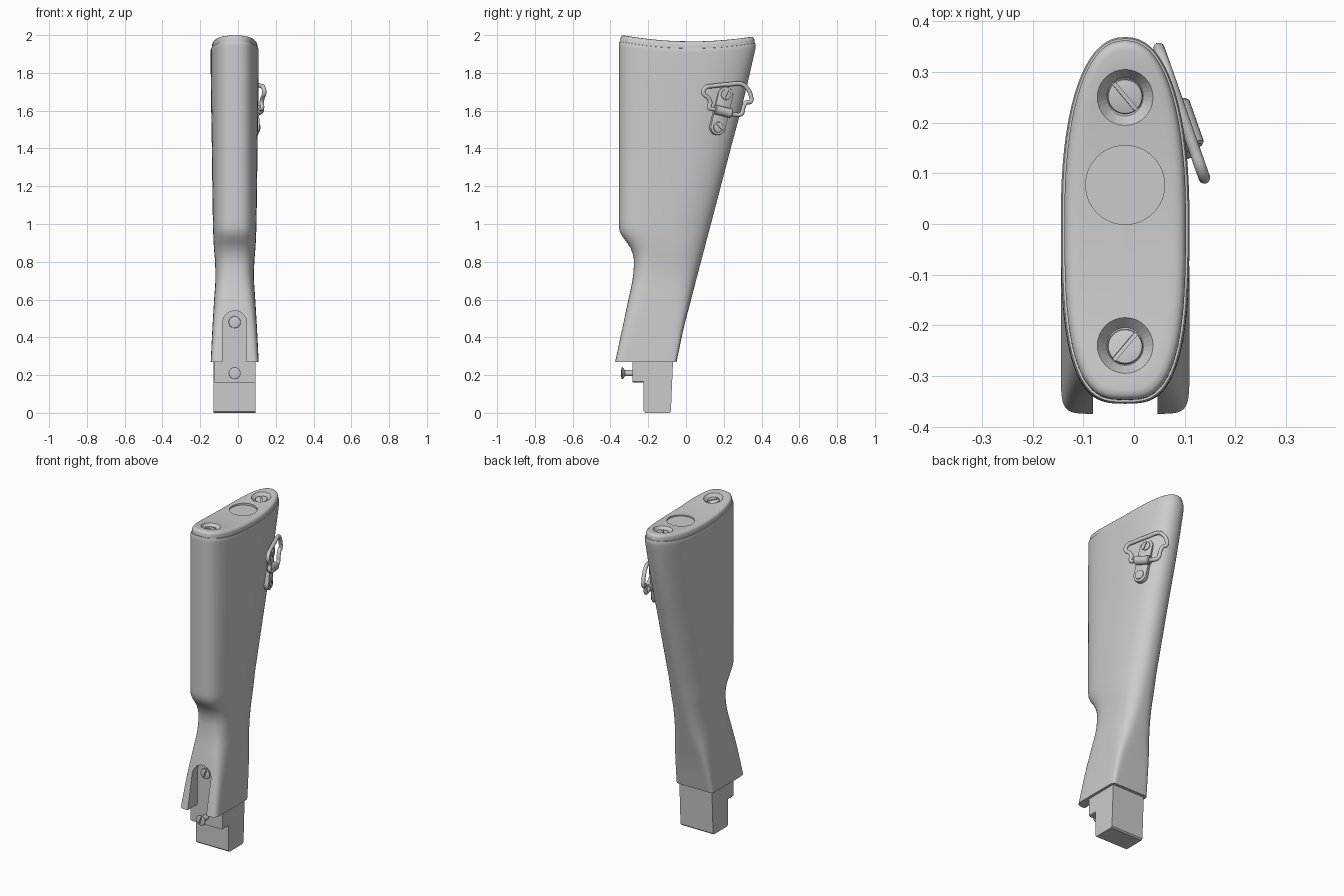
import bpy, bmesh, math
from mathutils import Vector, Matrix

if "Cube" in bpy.data.objects:
    bpy.data.objects.remove(bpy.data.objects["Cube"])

CX = -0.0175
# body stations: z, front y, back y, half width, front squareness, back squareness
ST = [(0.27, -.375, -.05, .127, 9, 14), (0.45, -.337, -.012, .118, 6.5, 8),
      (0.6, -.305, .027, .109, 4.4, 4), (0.72, -.281, .058, .102, 3.4, 3),
      (0.8, -.275, .079, .104, 3.1, 2.6), (0.86, -.288, .095, .109, 3, 2.45),
      (0.91, -.318, .108, .112, 3, 2.4), (0.955, -.35, .12, .114, 3, 2.35),
      (0.985, -.355, .128, .115, 3, 2.3), (1.4, -.355, .237, .121, 3, 2.3),
      (1.86, -.355, .358, .127, 3, 2.3), (1.91, -.355, .369, .127, 3, 2.3),
      (2.0, -.352, .370, .127, 3, 2.3)]


def station(z):
    """Monotone cubic interpolation of the station table."""
    i = max(k for k in range(len(ST) - 1) if ST[k][0] <= z + 1e-9)

    def slope(k, c):
        d = [(ST[j + 1][c] - ST[j][c]) / (ST[j + 1][0] - ST[j][0])
             for j in (k - 1, k) if 0 <= j < len(ST) - 1]
        if len(d) == 1:
            return d[0]
        return 0 if d[0] * d[1] <= 0 else 2 * d[0] * d[1] / (d[0] + d[1])
    h = ST[i + 1][0] - ST[i][0]
    t = (z - ST[i][0]) / h
    return [(2*t**3 - 3*t*t + 1) * ST[i][c] + (t**3 - 2*t*t + t) * h * slope(i, c)
            + (3*t*t - 2*t**3) * ST[i + 1][c] + (t**3 - t*t) * h * slope(i + 1, c)
            for c in range(1, 6)]


def dish(y):
    return 0.25 * (y - 0.03) ** 2


def ring(z, inset=0.0, scale=1.0, n=72):
    yf, yb, w, nf, nb = station(z)
    ym, a = (yf + yb) / 2, ((yb - yf) / 2 - inset) * scale
    w = (w - inset) * scale
    s = min(max((z - 1.5) / 0.4, 0), 1)
    s = s * s * (3 - 2 * s)
    out = []
    for k in range(n):
        c, d = math.cos(k * math.tau / n), math.sin(k * math.tau / n)
        e = 2 / (nb if d > 0 else nf)
        y = ym + a * math.copysign(abs(d) ** e, d)
        out.append(Vector((CX + w * math.copysign(abs(c) ** e, c), y, z + s * dish(y))))
    return out


def finish(name, bm, smooth=True):
    bmesh.ops.remove_doubles(bm, verts=bm.verts, dist=1e-5)
    bmesh.ops.recalc_face_normals(bm, faces=bm.faces)
    me = bpy.data.meshes.new(name)
    bm.to_mesh(me)
    bm.free()
    ob = bpy.data.objects.new(name, me)
    bpy.context.collection.objects.link(ob)
    if smooth:
        shade(ob)
    return ob


def shade(ob):
    bpy.ops.object.select_all(action='DESELECT')
    ob.select_set(True)
    bpy.context.view_layer.objects.active = ob
    bpy.ops.object.shade_smooth_by_angle(angle=math.radians(35))


def loft(name, rings, smooth=True):
    bm = bmesh.new()
    vs = [[bm.verts.new(p) for p in r] for r in rings]
    n = len(vs[0])
    for a, b in zip(vs, vs[1:]):
        for k in range(n):
            bm.faces.new((a[k], a[(k + 1) % n], b[(k + 1) % n], b[k]))
    for r in (vs[0], vs[-1]):
        c = bm.verts.new(sum((v.co for v in r), Vector()) / n)
        for k in range(n):
            bm.faces.new((r[k], r[(k + 1) % n], c))
    return finish(name, bm, smooth)


def frame(origin, normal, up):
    n = Vector(normal).normalized()
    x = Vector(up).cross(n).normalized()
    m = Matrix((x, n.cross(x), n)).transposed().to_4x4()
    m.translation = origin
    return m


def lathe(name, m, prof, n=32, smooth=True):
    return loft(name, [[m @ Vector((r * math.cos(k * math.tau / n), r * math.sin(k * math.tau / n), h))
                        for k in range(n)] for r, h in prof], smooth)


def prism(name, m, pts, h0, h1, bevel=0.0, smooth=True):
    bm = bmesh.new()
    lo, hi = [[bm.verts.new(m @ Vector((x, y, h))) for x, y in pts] for h in (h0, h1)]
    n = len(pts)
    bm.faces.new(lo)
    top = bm.faces.new(hi)
    for k in range(n):
        bm.faces.new((lo[k], lo[(k + 1) % n], hi[(k + 1) % n], hi[k]))
    if bevel:
        bmesh.ops.bevel(bm, geom=list(top.edges), offset=bevel, segments=2, affect='EDGES', profile=0.5)
    return finish(name, bm, smooth)


def cut(ob, cutter):
    mod = ob.modifiers.new("cut", 'BOOLEAN')
    mod.operation, mod.solver, mod.object = 'DIFFERENCE', 'EXACT', cutter
    dg = bpy.context.evaluated_depsgraph_get()
    me = bpy.data.meshes.new_from_object(ob.evaluated_get(dg))
    ob.modifiers.clear()
    ob.data = me
    bpy.data.objects.remove(cutter)
    shade(ob)


def arc(cx, cy, r, a0, a1, n=14):
    return [(cx + r * math.cos(math.radians(a0 + (a1 - a0) * k / n)),
             cy + r * math.sin(math.radians(a0 + (a1 - a0) * k / n))) for k in range(n + 1)]


def screw(name, m, r, angle, stem):
    """Slotted countersunk screw, head top at local height 0."""
    ob = lathe(name, m, [(r * .5, -stem), (r * .5, -r * .6), (r, -r * .25), (r * .95, -r * .08), (r * .6, 0)])
    s = m @ Matrix.Rotation(math.radians(angle), 4, 'Z')
    cut(ob, prism("slot_cutter", s, [(-.1, -r * .11), (.1, -r * .11), (.1, r * .11), (-.1, r * .11)],
                  -r * .22, .05, smooth=False))


FRONT = frame((CX, 0, 0), (0, -1, 0), (0, 0, 1))   # local x = x, y = z, height = -y

# stock body with the tang slot
levels = [0.27 + k * 0.03 for k in range(54)] + [1.905]
body = loft("stock_body", [ring(z) for z in levels] + [ring(1.92), ring(1.929, .003)])
slot = [(-.0635, .2)] + [(.0635, .2)] + arc(0, .4775, .0635, 0, 180)
cut(body, prism("slot_cutter", FRONT, slot, .279, .6, smooth=False))

# tang with shoulder, and the tenon block
tang = [(-.11, .165), (-.105, .16), (.105, .16), (.11, .165), (.11, .275), (.0625, .275)] \
    + arc(0, .4775, .0625, 0, 180) + [(-.0625, .275), (-.11, .275)]
prism("tang", FRONT, tang, .15, .282)
SIDE = frame((CX, 0, 0), (1, 0, 0), (0, 0, 1))     # local x = y, y = z
prism("tenon_block", SIDE, [(-.225, .008), (-.217, 0), (-.088, 0), (-.08, .008), (-.068, .29), (-.225, .29)],
      -.111, .111)

# tang screws
for name, z, y, a, st in (("tang_screw_upper", .48, -.298, 70, .03), ("tang_screw_lower", .21, -.343, 70, .07)):
    screw(name, frame((CX, y, z), (0, -1, 0), (0, 0, 1)), .032, a, st)

# butt plate: rounded rim and dished top
plate = loft("butt_plate", [ring(1.92, .03), ring(1.92, .007), ring(1.948, .007), ring(1.957, .010),
                            ring(1.963, .016), ring(1.966, .026)]
             + [ring(1.9665, .026, s) for s in (.88, .72, .55, .38, .2)])
for name, y in (("butt_screw_rear", .25), ("butt_screw_front", -.24)):
    m = frame((CX, y, 1.9665 + dish(y)), (0, -.5 * (y - .03), 1), (0, 1, 0))
    cut(plate, lathe("sink_cutter", m, [(.036, -.026), (.055, 0), (.066, .015)], smooth=False))
    screw(name, m @ Matrix.Translation((0, 0, -.010)), .035, -50 if y > 0 else 50, .022)

# round trap door recess
door = frame((CX, .077, 1.9665), (0, 0, 1), (0, 1, 0))
cut(plate, lathe("door_cutter", door, [(.078, -.008), (.078, .03)], 48, False))

# sling swivel on the right side; local x along y, local y = z
SW = frame((.083, .19, 1.6), (.94, .33, 0), (0, 0, 1))


def local(y, z):
    return ((y - .19) / .94, z - 1.6)


tilt = math.degrees(math.atan2(.185, .045))
top, low = local(.207, 1.685), local(.167, 1.512)
strap = arc(*top, .041, tilt - 90, tilt + 90) + arc(*low, .041, tilt + 90, tilt + 270)
prism("swivel_base", SW, strap, -.02, .012, .004)
bar = Vector((*local(.145, 1.607), .018)), Vector((*local(.235, 1.585), .018))
ax = SW.to_3x3() @ (bar[1] - bar[0])
ln = ax.length
lathe("swivel_barrel", frame(SW @ bar[0], ax, (0, 0, 1)),
      [(.02, 0), (.025, .005), (.025, ln - .005), (.02, ln)], 24)
for name, p, a in (("swivel_screw_upper", top, 65), ("swivel_screw_lower", low, -50)):
    screw(name, SW @ Matrix.Translation((*p, .022)), .028, a, .03)

# swivel wire loop
path = [(.085, 1.695), (.098, 1.722), (.14, 1.731), (.22, 1.739), (.285, 1.742), (.309, 1.728), (.337, 1.675),
        (.335, 1.648), (.312, 1.643), (.298, 1.62), (.285, 1.582), (.25, 1.58), (.14, 1.608),
        (.118, 1.613), (.122, 1.645), (.112, 1.666)]
cu = bpy.data.curves.new("swivel_loop", 'CURVE')
cu.dimensions, cu.bevel_depth, cu.bevel_resolution, cu.resolution_u = '3D', .0115, 4, 6
sp = cu.splines.new('BEZIER')
sp.bezier_points.add(len(path) - 1)
for bp, (y, z) in zip(sp.bezier_points, path):
    bp.co = SW @ Vector((*local(y, z), .02))
    bp.handle_left_type = bp.handle_right_type = 'AUTO'
sp.use_cyclic_u = True
bpy.context.collection.objects.link(bpy.data.objects.new("swivel_loop", cu))
